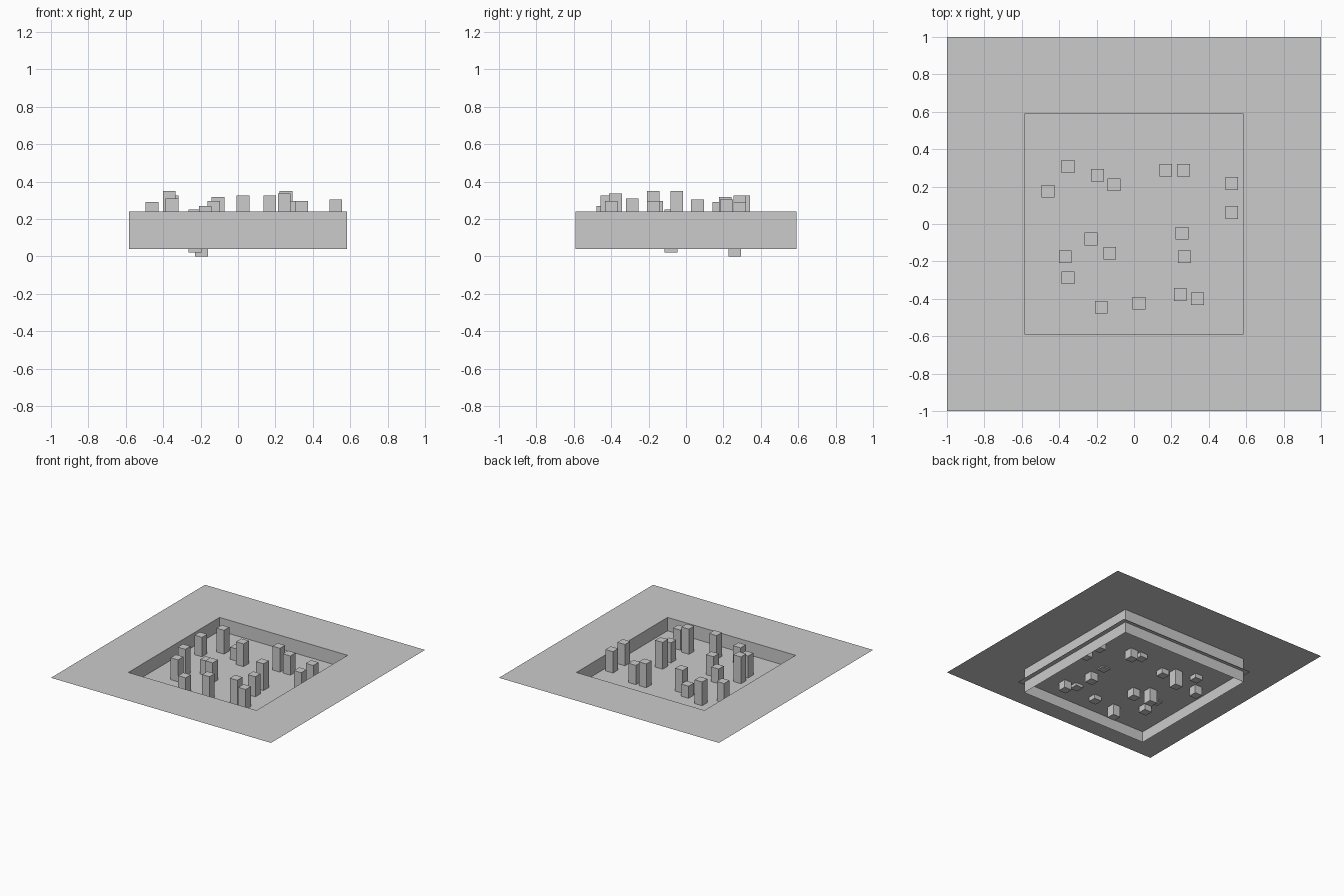
import bpy, bmesh

if "Cube" in bpy.data.objects:
    bpy.data.objects.remove(bpy.data.objects["Cube"])

HX, HY = 0.582, 0.592        # half size of the sunken pit
TOP, LOW, FLOOR = 0.24, 0.04, 0.13


def finish(bm, name):
    mesh = bpy.data.meshes.new(name)
    bm.to_mesh(mesh)
    bm.free()
    obj = bpy.data.objects.new(name, mesh)
    bpy.context.collection.objects.link(obj)
    return obj


def ring(bm, x, y, z):
    return [bm.verts.new((sx * x, sy * y, z))
            for sx, sy in ((-1, -1), (1, -1), (1, 1), (-1, 1))]


def bridge(bm, a, b):
    for i in range(4):
        j = (i + 1) % 4
        bm.faces.new((a[i], a[j], b[j], b[i]))


def sheet(name, x, y, hx, hy, z):
    bm = bmesh.new()
    v = ring(bm, hx, hy, z)
    bm.faces.new(v)
    obj = finish(bm, name)
    obj.location = (x, y, 0)
    return obj


def box(name, x, y, bottom, top, width):
    bm = bmesh.new()
    bmesh.ops.create_cube(bm, size=1)
    bmesh.ops.scale(bm, vec=(width, width, top - bottom), verts=bm.verts)
    obj = finish(bm, name)
    obj.location = (x, y, (bottom + top) / 2)
    return obj


# surrounding ground with a square opening, and the pit walls below it
bm = bmesh.new()
outer = ring(bm, 1, 1, TOP)
inner = ring(bm, HX, HY, TOP)
lower = ring(bm, HX, HY, LOW)
bridge(bm, outer, inner)
bridge(bm, inner, lower)
finish(bm, "ground_and_pit_walls")

# pit floor, reaching slightly beyond the walls
sheet("pit_floor", 0, 0, 0.62, 0.62, FLOOR)

# equal pillars pushed through the floor to different heights: x, y, top
pillars = [
    (-0.46, 0.175, 0.29), (-0.353, 0.308, 0.325), (-0.195, 0.26, 0.23),
    (-0.107, 0.21, 0.317), (-0.23, -0.08, 0.25), (-0.13, -0.157, 0.295),
    (-0.367, -0.175, 0.35), (-0.353, -0.288, 0.31), (-0.175, -0.445, 0.27),
    (0.027, -0.423, 0.325), (0.17, 0.287, 0.325), (0.265, 0.287, 0.288),
    (0.522, 0.217, 0.305), (0.522, 0.062, 0.305), (0.257, -0.05, 0.35),
    (0.27, -0.175, 0.295), (0.247, -0.377, 0.337), (0.34, -0.4, 0.295),
]
for i, (x, y, top) in enumerate(pillars):
    box(f"pillar_{i + 1}", x, y, top - 0.23, top, 0.068)

# small flat tiles on the floor
for i, (x, y) in enumerate([(-0.49, 0.49), (0.49, 0.49), (-0.49, -0.5),
                            (0.47, -0.5), (0.037, -0.02)]):
    sheet(f"floor_tile_{i + 1}", x, y, 0.023, 0.023, FLOOR + 0.002)
